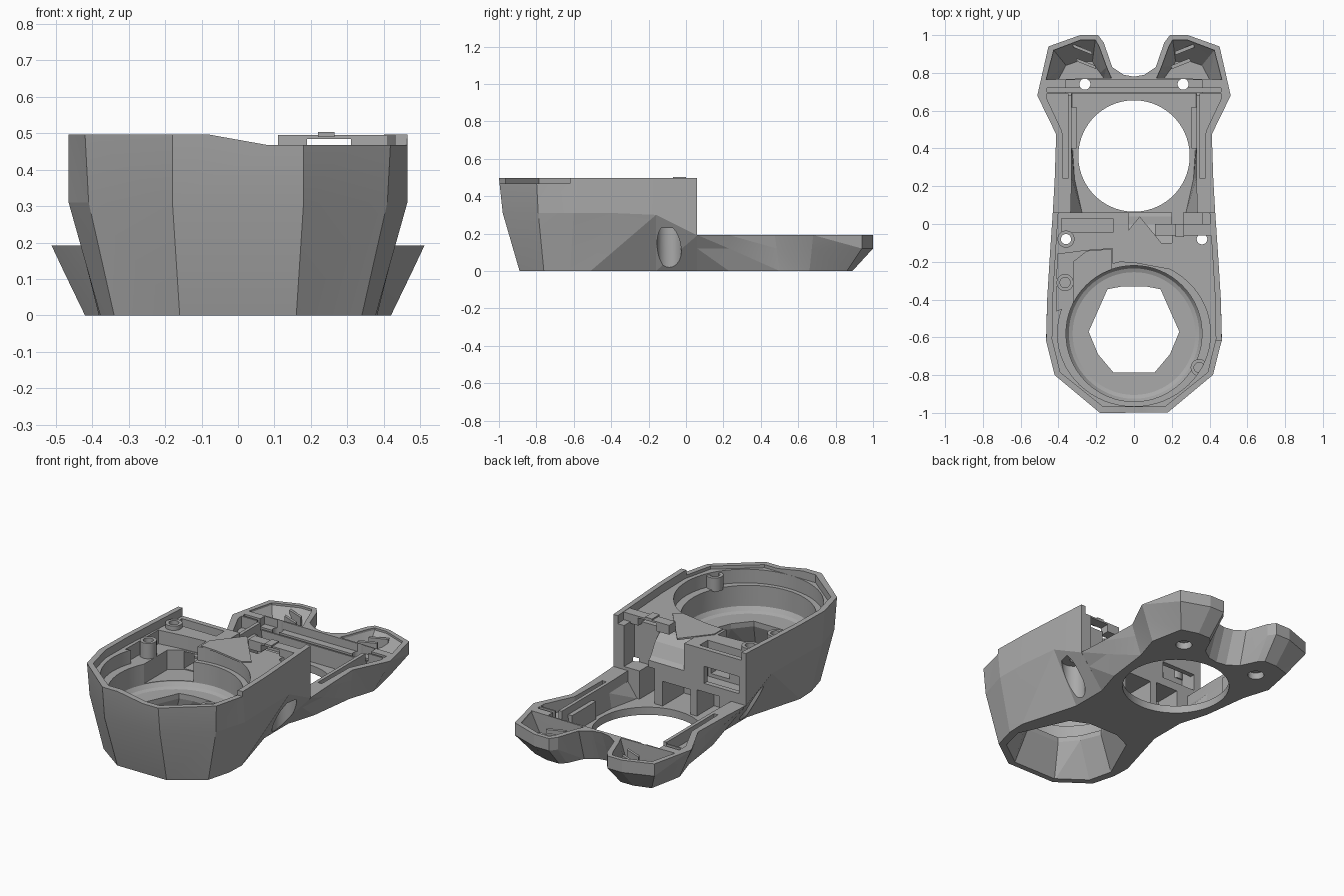
import bpy, bmesh, math

if "Cube" in bpy.data.objects:
    bpy.data.objects.remove(bpy.data.objects["Cube"])

grey = bpy.data.materials.new("grey_plastic")
grey.diffuse_color = (0.40, 0.40, 0.40, 1)
grey.use_nodes = True
grey.node_tree.nodes["Principled BSDF"].inputs["Base Color"].default_value = grey.diffuse_color


def loft(name, rings):
    """Closed solid through rings of 3D points, split symmetrically about x = 0."""
    bm = bmesh.new()
    vs = [[bm.verts.new(p) for p in r] for r in rings]
    n = len(vs[0])
    for a, b in zip(vs, vs[1:]):
        for i in range(n):
            j = (i + 1) % n
            if a[i].co.x + a[j].co.x >= 0:
                bm.faces.new((a[i], a[j], b[j]))
                bm.faces.new((a[i], b[j], b[i]))
            else:
                bm.faces.new((a[i], a[j], b[i]))
                bm.faces.new((a[j], b[j], b[i]))
    bm.faces.new(vs[0][::-1])
    bm.faces.new(vs[-1])
    bmesh.ops.recalc_face_normals(bm, faces=bm.faces)
    me = bpy.data.meshes.new(name)
    bm.to_mesh(me)
    bm.free()
    me.materials.append(grey)
    ob = bpy.data.objects.new(name, me)
    bpy.context.collection.objects.link(ob)
    return ob


def mirror(half):
    return half + [(-p[0],) + tuple(p[1:]) for p in reversed(half) if p[0] > 0]


def at(pts, z):
    return [(p[0], p[1], z) for p in pts]


def prism(name, pts, z0, z1):
    return loft(name, [at(pts, z0), at(pts, z1)])


def box(name, x0, x1, y0, y1, z0, z1):
    return prism(name, [(x0, y0), (x1, y0), (x1, y1), (x0, y1)], z0, z1)


def circle(x, y, rx, ry=None, n=48):
    ry = ry or rx
    return [(x + rx * math.cos(2 * math.pi * i / n),
             y + ry * math.sin(2 * math.pi * i / n)) for i in range(n)]


def cut(target, *cutters):
    for c in cutters:
        c.hide_render = True
        m = target.modifiers.new("cut", 'BOOLEAN')
        m.operation, m.solver, m.object = 'DIFFERENCE', 'EXACT', c
        bpy.context.view_layer.objects.active = target
        bpy.ops.object.modifier_apply(modifier=m.name)
        bpy.data.objects.remove(c)


# Tall housing: faceted shell tapering towards the floor, pinched at the waist
low = [(.16, -.89), (.34, -.76), (.378, -.62), (.382, -.51), (.283, -.16), (.283, .06)]
mid = [(.18, -.98, .31), (.41, -.79, .31), (.465, -.6, .31),
       (.46, -.4, .31), (.445, -.16, .30), (.43, .06, .19)]
top = [(.18, -1), (.42, -.8), (.465, -.62), (.46, -.4), (.445, -.16), (.43, .06)]
housing = loft("housing", [at(mirror(low), 0), mirror(mid), at(mirror(top), .497)])

# Rim recess, stepped fan chamber with a rounded bottom edge, side outlet
rim = [(.165, -.965), (.39, -.785), (.433, -.61), (.43, -.4), (.415, -.16), (.398, .1)]
cut(housing,
    prism("rim_recess", mirror(rim), .45, .6),
    prism("chamber_step", circle(0, -.58, .405, .385, 64), .37, .6),
    loft("chamber", [at(circle(0, -.58, r, None, 64), z) for r, z in
                     ((.325, .22), (.345, .228), (.36, .25), (.36, .6))]),
    prism("left_recess", [(-.405, -.16), (-.25, -.14), (-.115, -.13), (-.115, -.35),
                          (-.41, -.46)], .37, .6),
    prism("left_outlet", [(-.32, -.45), (-.32, -.2), (-.25, -.145), (-.12, -.135),
                          (-.12, -.35)], .255, .6),
    box("outlet_passage", -.25, -.13, -.2, 0, .26, .36))

# Inlet opening that widens down to the floor
throat = [(.11, -.785), (.19, -.69), (.24, -.57), (.14, -.345), (.06, -.33)]
mouth = [(.145, -.86), (.305, -.745), (.34, -.6), (.21, -.31), (.1, -.26)]
cut(housing, loft("inlet", [at(mirror(mouth), -.01), at(mirror(throat), .19),
                            at(mirror(throat), .3)]))

# Pockets, windows and ducts towards the back of the housing
ramp = [(-.1, .43), (-.05, .42), (0, .38), (.04, .31), (.1, .25), (.1, .6), (-.1, .6)]
cut(housing,
    box("left_pocket", -.385, -.11, -.045, .03, .24, .6),
    box("left_window", -.385, -.16, -.04, .1, .25, .35),
    box("left_duct", -.26, -.112, -.1, .1, .045, .2),
    loft("back_ramp", [[(x, y, z) for y, z in ramp] for x in (-.03, .2)]),
    box("right_pocket", .2, .36, -.035, .1, .21, .6),
    box("right_duct", .162, .26, -.12, .1, .045, .25),
    box("centre_duct", -.07, .11, -.14, .1, .045, .19))

# Screw holes with wide recesses that break through the slanted sides
for s in (-1, 1):
    cut(housing,
        prism("screw_hole", circle(s * .36, -.08, .028), -.1, .6),
        prism("screw_recess", circle(s * .363, -.09, .065), .01, .23))

# Lowered front right rim
cut(housing, loft("rim_dip", [
    [(-.085, y, .4975), (.08, y, .468), (.6, y, .468), (.6, y, .6), (-.085, y, .6)]
    for y in (-1.1, -.62)]))

# Rear frame: flared outline with two wings and a notch between them
f_low = [(0, .71), (.06, .72), (.125, .765), (.17, .86), (.2, .89), (.28, .89),
         (.38, .86), (.42, .66), (.37, .5), (.335, .23), (.283, .06)]
f_top = [(0, .78), (.055, .79), (.115, .83), (.16, .96), (.19, 1.0), (.285, 1.0),
         (.453, .94), (.512, .68), (.412, .475), (.42, .23), (.43, .06)]
f_mid = []
for i, (a, b) in enumerate(zip(f_low, f_top)):
    t = 1 if i in (3, 4, 5, 6) else .63      # wing tips stand upright above
    f_mid.append((a[0] + (b[0] - a[0]) * t, a[1] + (b[1] - a[1]) * t, .12))
frame = loft("rear_frame", [at(mirror(f_low), 0), mirror(f_mid), at(mirror(f_top), .192)])
well_low = [(.27, 0), (.275, .06), (.315, .24), (.325, .4), (.325, .69)]
well_top = [(.335, 0), (.335, .06), (.33, .24), (.33, .4), (.33, .69)]
cut(frame,
    loft("frame_well", [at(mirror(well_low), .045), at(mirror(well_top), .13),
                        at(mirror(well_top), .4)]),
    prism("round_opening", circle(0, .36, .295, None, 72), -.1, .3),
    box("crossbar_dip", -.36, .36, .68, .762, .145, .4),
    box("crossbar_groove", -.46, .46, .7, .72, .11, .4))

# Wing hollows, screw holes and side channels
w_low = [(.4, .765), (.36, .84), (.3, .86), (.22, .86), (.21, .84), (.18, .8), (.16, .772)]
w_top = [(.465, .765), (.425, .92), (.28, .975), (.205, .975), (.185, .94), (.145, .83),
         (.12, .774)]
channel = [(.35, .24), (.375, .24), (.38, .49), (.46, .66), (.46, .69), (.35, .69)]
for s in (-1, 1):
    flip = lambda pts: [(s * x, y) for x, y in pts]
    cut(frame,
        loft("wing_hollow", [at(flip(w_low), .05), at(flip(w_top), .18), at(flip(w_top), .3)]),
        prism("wing_screw", circle(s * .26, .74, .029), -.1, .4),
        prism("wing_countersink", circle(s * .26, .74, .045), -.1, .04),
        prism("side_channel", flip(channel), .125, .4))

# Low ribs along the well and ridges in the wings
for s, side in ((-1, "left"), (1, "right")):
    xs = sorted((s * .305, s * .33))
    box(side + "_rib", xs[0], xs[1], .4, .62, .04, .15)
    for k in range(2):
        x, y = s * (.25 + .02 * k), .84 + .075 * k
        prism(side + "_wing_ridge", [(x - .05, y - s * .02), (x + .05, y + s * .02),
              (x + .045, y + s * .02 + .018), (x - .055, y - s * .02 + .018)],
              .06 + .05 * k, .17)

# Raised divider plate on the deck
prism("divider_plate", [(.03, .04), (-.1, -.12), (-.1, -.2), (.0, -.205), (.19, -.24),
                        (.235, -.21)], .445, .455)

# Bridge with a small tab at the back right
box("bridge_post", .11, .19, -.06, 0, .44, .49)
box("bridge_post", .31, .41, -.06, 0, .44, .49)
box("bridge", .11, .41, -.06, 0, .485, .495)
box("bridge_tab", .22, .265, -.07, 0, .49, .503)

# Round bosses on the chamber step and around the left screw hole
for x, y, z in ((-.365, -.31, .46), (.345, -.76, .44), (-.36, -.08, .475)):
    boss = prism("boss", circle(x, y, .045), .36, z)
    cut(boss, prism("boss_hole", circle(x, y, .027), .3, .6))

# Smooth the round walls, keep facets crisp
for ob in bpy.data.objects:
    bpy.ops.object.select_all(action='DESELECT')
    ob.select_set(True)
    bpy.context.view_layer.objects.active = ob
    bpy.ops.object.shade_smooth_by_angle(angle=math.radians(11))
